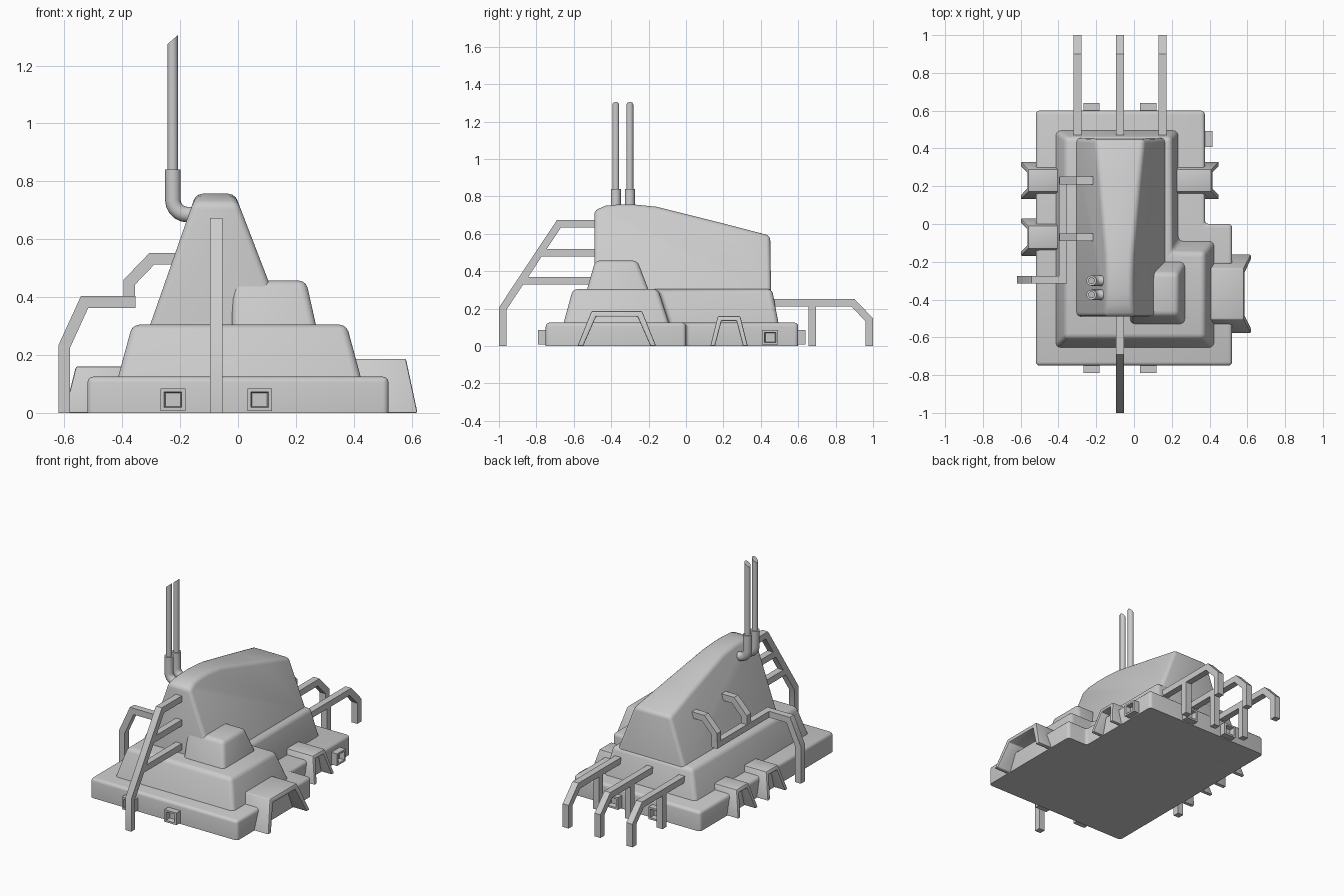
import bpy, bmesh
from math import sin, cos, pi, radians
from mathutils import Vector

if "Cube" in bpy.data.objects:
    bpy.data.objects.remove(bpy.data.objects["Cube"])


def loft(name, rings, bevel=0.0, keep_z=None, segs=3):
    """Skin a list of equal-length closed rings, cap both ends, round the sharp edges."""
    bm = bmesh.new()
    vs = [[bm.verts.new(p) for p in r] for r in rings]
    n = len(rings[0])
    for a, b in zip(vs, vs[1:]):
        for i in range(n):
            j = (i + 1) % n
            bm.faces.new((a[i], a[j], b[j], b[i]))
    bm.faces.new(vs[0])
    bm.faces.new(vs[-1])
    bmesh.ops.recalc_face_normals(bm, faces=bm.faces)
    if bevel:
        def grounded(e):
            return keep_z is not None and all(v.co.z < keep_z + 1e-4 for v in e.verts)
        edges = [e for e in bm.edges if e.calc_face_angle(0) > radians(25) and not grounded(e)]
        bmesh.ops.bevel(bm, geom=edges, offset=bevel, segments=segs, profile=0.5,
                        affect='EDGES', clamp_overlap=True)
    me = bpy.data.meshes.new(name)
    bm.to_mesh(me)
    bm.free()
    ob = bpy.data.objects.new(name, me)
    bpy.context.collection.objects.link(ob)
    bpy.ops.object.select_all(action='DESELECT')
    ob.select_set(True)
    bpy.context.view_layer.objects.active = ob
    bpy.ops.object.shade_smooth_by_angle(angle=radians(35))
    return ob


def tier(name, low, high, z0, z1, bevel):
    return loft(name, [[(x, y, z0) for x, y in low], [(x, y, z1) for x, y in high]], bevel, z0)


def beam(name, path, plane, at, w=0.04, t=0.042):
    """Mitred square bar along a flat path; plane 'x' uses (y,z), plane 'y' uses (x,z)."""
    pts = [Vector(p) for p in path]
    left, right = [], []
    for i, p in enumerate(pts):
        d1 = (pts[i] - pts[i - 1]).normalized() if i else (pts[1] - p).normalized()
        d2 = (pts[i + 1] - p).normalized() if i < len(pts) - 1 else d1
        n1, n2 = Vector((-d1.y, d1.x)), Vector((-d2.y, d2.x))
        m = (n1 + n2).normalized()
        m = m * (w / 2 / m.dot(n1))
        left.append(p + m)
        right.append(p - m)
    outline = left + right[::-1]

    def place(p, s):
        return (at + s, p.x, p.y) if plane == 'x' else (p.x, at + s, p.y)
    return loft(name, [[place(p, s) for p in outline] for s in (-t / 2, t / 2)])


# Hull base and stepped deck
tier("hull_base",
     [(-.52, -.75), (.52, -.75), (.52, 0), (.375, 0), (.375, .6), (-.52, .6)],
     [(-.52, -.75), (.52, -.75), (.52, 0), (.375, 0), (.375, .6), (-.52, .6)], 0, .125, .02)
tier("middle_deck",
     [(-.415, -.655), (.425, -.655), (.425, -.09), (.235, -.09), (.235, .495), (-.415, .495)],
     [(-.365, -.605), (.375, -.605), (.375, -.15), (.2, -.15), (.2, .46), (-.365, .46)],
     .12, .305, .025)
tier("side_block",
     [(-.02, -.53), (.27, -.53), (.27, -.2), (-.02, -.2)],
     [(-.02, -.485), (.235, -.485), (.235, -.26), (-.02, -.26)], .3, .457, .025)

# Main tower: side profile, walls leaning inwards
profile = [(-.49, .29), (-.49, .725), (-.43, .75), (-.36, .757), (-.28, .757), (-.16, .745),
           (0, .705), (.22, .65), (.45, .59), (.455, .29)]
loft("tower", [[(-.305 + (z - .3) * .35, y, z) for y, z in profile],
               [(.165 - (z - .3) * .385, y, z) for y, z in profile]], .022, .29)


# Arched hoods along the sides
def hood(name, x_in, x_out, yc, half, top_half, h, t, lean):
    arch = [(-half, 0), (-top_half, h), (top_half, h), (half, 0),
            (half - t, 0), (top_half - t * .8, h - t), (-top_half + t * .8, h - t), (-half + t, 0)]
    s = 1 if x_out > 0 else -1
    loft(name, [[(x_in, yc + y, z) for y, z in arch],
                [(x_out - s * lean * z / h, yc + y, z) for y, z in arch]], .006, segs=2)


hood("large_hood", .40, .62, -.37, .21, .135, .187, .03, .04)
hood("right_hood", .2, .45, .23, .1, .06, .16, .025, .04)
for i, y in enumerate((.23, -.07)):
    hood(f"left_hood_{i + 1}", -.39, -.60, y, .1, .06, .16, .025, .04)


# Small recessed sockets on the hull edge
def socket(name, origin, out):
    o, n = Vector(origin), Vector(out)
    u, z = Vector((-n.y, n.x, 0)), Vector((0, 0, 1))
    rings = []
    for r, d in ((.043, -.02), (.043, .04), (.03, .04), (.026, .008)):
        rings.append([o + n * d + u * a * r + z * b * r * .9
                      for a, b in ((-1, -1), (1, -1), (1, 1), (-1, 1))])
    loft(name, rings)


for i, x in enumerate((-.225, .075)):
    socket(f"front_socket_{i + 1}", (x, -.75, .046), (0, -1, 0))
    socket(f"back_socket_{i + 1}", (x, .6, .046), (0, 1, 0))
socket("right_socket", (.375, .45, .046), (1, 0, 0))


# Exhaust stacks: elbow plus slant-cut pipe
def circle(cx, cy, cz, r, tilt=0.0, n=16):
    return [(cx + r * cos(a) * cos(tilt), cy + r * sin(a), cz + r * cos(a) * sin(tilt))
            for a in (2 * pi * k / n for k in range(n))]


for i, y in enumerate((-.375, -.3)):
    bend = [circle(-.225 + .05 * (1 - cos(a)), y, .735 - .05 * sin(a), .027, a)
            for a in (pi / 2 * k / 5 for k in range(6))]
    loft(f"exhaust_elbow_{i + 1}",
         [circle(-.225, y, .84, .027)] + bend + [circle(-.11, y, .685, .027, pi / 2)])
    tip = [(x, yy, z + (x + .225) * .85) for x, yy, z in circle(-.225, y, 1.29, .018)]
    loft(f"exhaust_pipe_{i + 1}", [circle(-.225, y, .8, .018), tip])

# Front support frame with rungs
FX = -.075
beam("front_frame", [(-.45, .653), (-.68, .653), (-.98, .2), (-.98, 0)], 'x', FX)
beam("front_rung_upper", [(-.45, .5), (-.775, .5)], 'x', FX)
beam("front_rung_lower", [(-.45, .348), (-.875, .348)], 'x', FX)

# Three back supports, each with an inner leg
for i, x in enumerate((-.3, -.075, .15)):
    beam(f"back_support_{i + 1}", [(.43, .232), (.892, .232), (.98, .14), (.98, 0)], 'x', x)
    beam(f"back_inner_leg_{i + 1}", [(.675, .225), (.675, 0)], 'x', x)

# Left railing and its brackets into the tower
beam("left_support", [(-.6, 0), (-.6, .23), (-.53, .383), (-.355, .383)], 'y', -.295)
beam("left_rail", [(-.315, .383), (.25, .383)], 'x', -.375)
for i, y in enumerate((.23, -.07)):
    beam(f"rail_bracket_{i + 1}", [(-.375, .37), (-.375, .452), (-.297, .533), (-.19, .533)], 'y', y)
